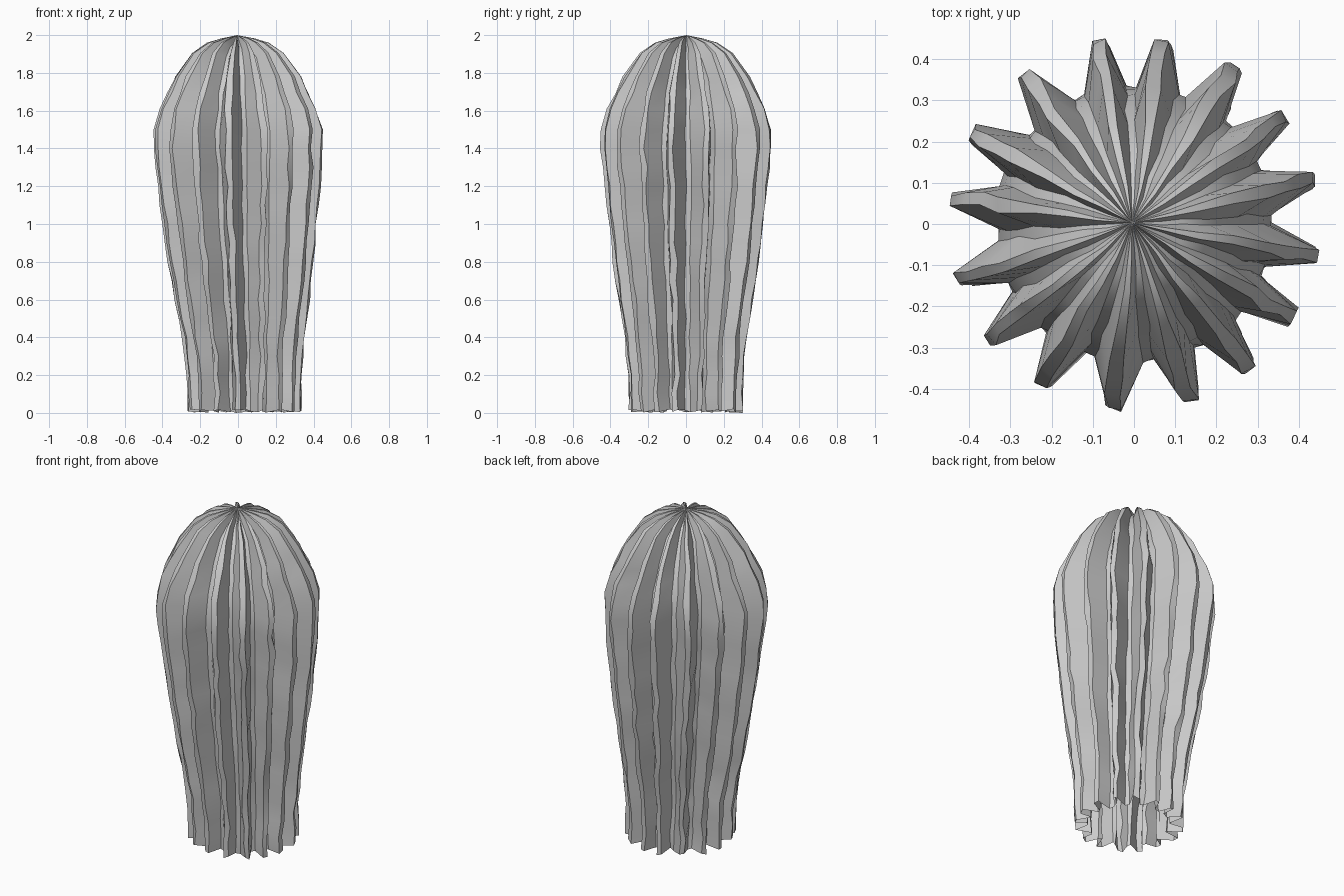
import bpy, bmesh, random
from math import radians, cos, sin, pi
from mathutils import Vector

if "Cube" in bpy.data.objects:
    bpy.data.objects.remove(bpy.data.objects["Cube"])

random.seed(4)

# Measured rib directions in degrees, counter-clockwise
RIBS = [-10, 14, 35.8, 57.7, 81, 101.8, 125.8, 150.6,
        172, 197, 218.5, 240, 263.5, 287, 308.7, 329.3]

# Side profile: height, rib crest radius, sideways lean of the trunk
PROFILE = [(0.012, .303, .036), (.2, .305, .034), (.4, .325, .03), (.6, .358, .022),
           (.8, .386, .016), (1.0, .41, .01), (1.2, .434, .006), (1.4, .451, .0),
           (1.5, .449, .0), (1.61, .418, .0), (1.78, .335, .0), (1.905, .245, .0),
           (1.96, .165, .0), (1.982, .09, .0)]

# Extra rows halfway up each long span of the trunk
rows = []
for a, b in zip(PROFILE, PROFILE[1:]):
    rows.append(a)
    if b[0] - a[0] > .15:
        rows.append(tuple((p + q) / 2 for p, q in zip(a, b)))
rows.append(PROFILE[-1])


def ring(bm, z, r, lean):
    """One star-shaped row: two crest points and two groove points per rib."""
    verts = []
    dome = max(0, (z - 1.6) / .4)
    jit = .006 * min(1, r / .3)
    half = .016 * min(1, r / .35)

    def point(angle, rad, side, height):
        d = Vector((cos(angle), sin(angle), 0))
        t = Vector((-d.y, d.x, 0))
        p = d * (rad + random.uniform(-jit, jit)) + t * (side + random.uniform(-jit, jit))
        verts.append(bm.verts.new((p.x + lean, p.y, height)))

    for i, deg in enumerate(RIBS):
        nxt = RIBS[(i + 1) % len(RIBS)]
        if nxt < deg:
            nxt += 360
        a, g = radians(deg), radians((deg + nxt) / 2)
        wave = random.uniform(-.008, .008) if 0.05 < z < 1.9 else 0
        point(a, r, -half + wave, z)
        point(a, r, half + wave, z)
        point(g, r * .74, -half * .8, z - .03 * dome)
        point(g, r * .74, half * .8, z - .03 * dome)
    return verts


# Ribbed cactus body, open underneath
bm = bmesh.new()
rings = [ring(bm, *row) for row in rows]
n = len(rings[0])
for low, high in zip(rings, rings[1:]):
    for i in range(n):
        j = (i + 1) % n
        bm.faces.new((low[i], low[j], high[j], high[i]))

# Ribs gather into a single crown point
apex = bm.verts.new((-.005, .003, 2.0))
for i in range(n):
    bm.faces.new((rings[-1][i], rings[-1][(i + 1) % n], apex))

# Uneven cut edge at the foot
for v in rings[0]:
    v.co.z = random.uniform(0, .02)
bmesh.ops.recalc_face_normals(bm, faces=bm.faces)

mesh = bpy.data.meshes.new("cactus_body")
bm.to_mesh(mesh)
bm.free()
body = bpy.data.objects.new("cactus_body", mesh)
bpy.context.collection.objects.link(body)
bpy.context.view_layer.objects.active = body
body.select_set(True)
bpy.ops.object.shade_smooth_by_angle(angle=radians(30))
